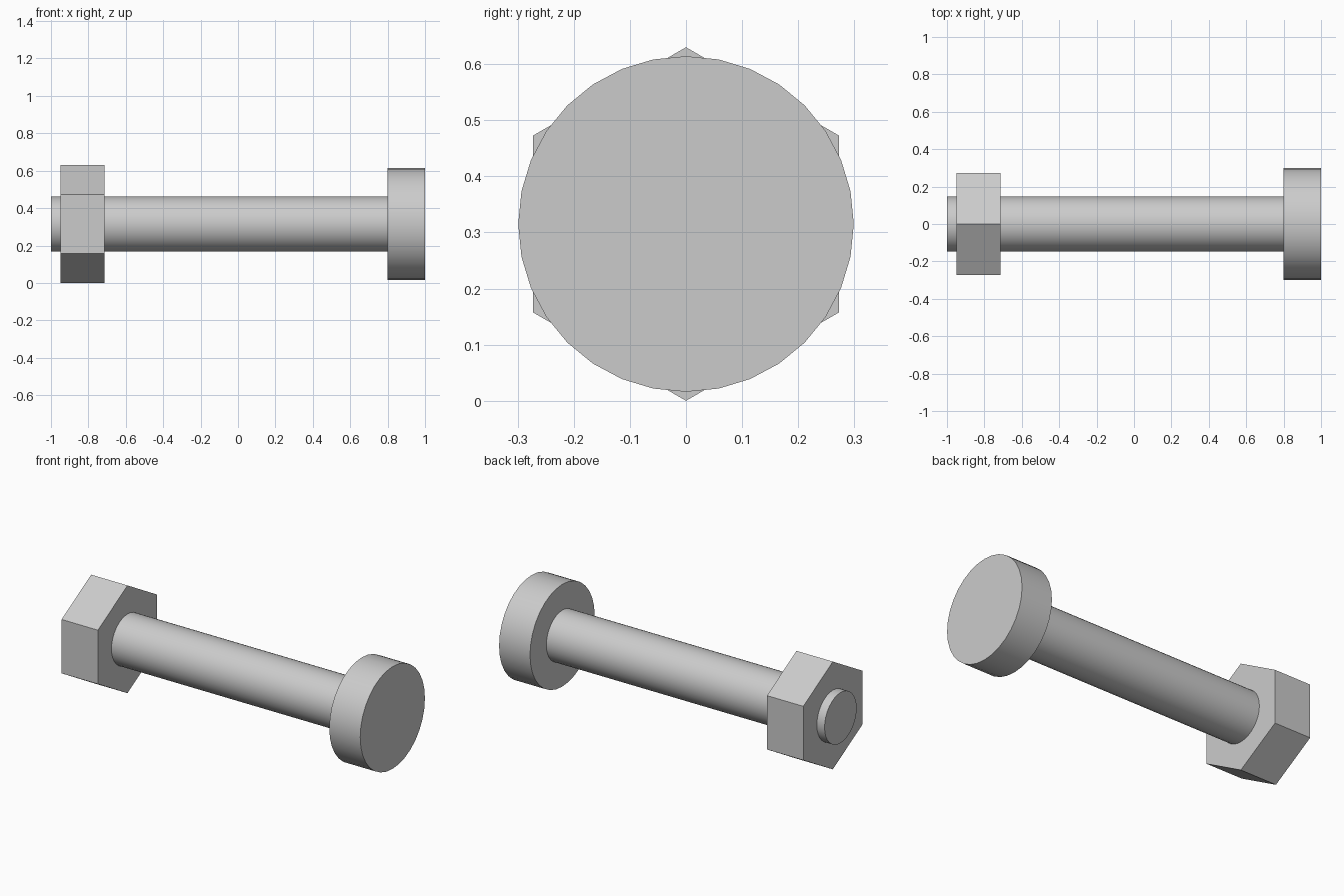
import bpy
import bmesh
from math import sin, cos, tau, radians
from mathutils import Vector

cube = bpy.data.objects.get("Cube")
if cube:
    bpy.data.objects.remove(cube, do_unlink=True)

AXIS_Z = 0.315

steel = bpy.data.materials.new("grey_steel")
steel.use_nodes = True
colour = (0.6, 0.6, 0.6, 1)
steel.diffuse_color = colour
steel.node_tree.nodes["Principled BSDF"].inputs["Base Color"].default_value = colour


def prism(name, sides, radius, x_start, x_end, smooth=False):
    """Regular prism along x with one corner pointing straight up."""
    bm = bmesh.new()
    ring = [bm.verts.new((x_start, radius * sin(tau * i / sides),
                          radius * cos(tau * i / sides))) for i in range(sides)]
    cap = bm.faces.new(ring)
    result = bmesh.ops.extrude_face_region(bm, geom=[cap], use_keep_orig=True)
    moved = [v for v in result["geom"] if isinstance(v, bmesh.types.BMVert)]
    bmesh.ops.translate(bm, verts=moved, vec=Vector((x_end - x_start, 0, 0)))
    bmesh.ops.recalc_face_normals(bm, faces=bm.faces)
    mesh = bpy.data.meshes.new(name)
    bm.to_mesh(mesh)
    bm.free()
    mesh.materials.append(steel)
    obj = bpy.data.objects.new(name, mesh)
    obj.location.z = AXIS_Z
    bpy.context.collection.objects.link(obj)
    if smooth:
        bpy.ops.object.select_all(action="DESELECT")
        obj.select_set(True)
        bpy.context.view_layer.objects.active = obj
        bpy.ops.object.shade_smooth_by_angle(angle=radians(30))
    return obj


# Round shaft, round head and hexagonal nut
prism("bolt_shaft", 32, 0.148, -1.0, 0.82, smooth=True)
prism("bolt_head", 32, 0.299, 0.8, 1.0, smooth=True)
prism("hex_nut", 6, 0.315, -0.95, -0.715)
